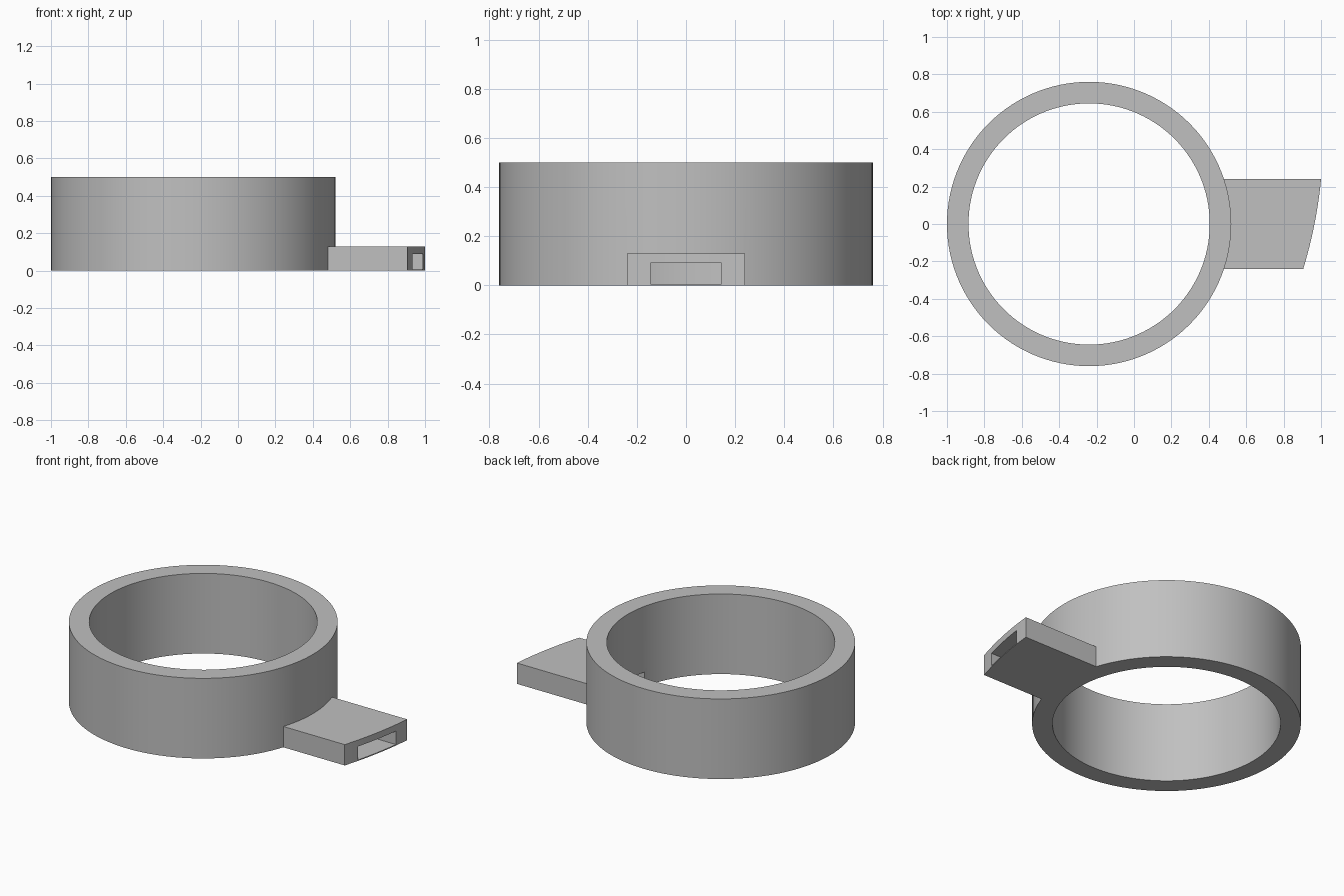
import bpy, bmesh, math

if "Cube" in bpy.data.objects:
    bpy.data.objects.remove(bpy.data.objects["Cube"], do_unlink=True)

RING_X, OUTER, INNER, HEIGHT = -0.24, 0.76, 0.645, 0.5
SIDES = 120

grey = bpy.data.materials.new("plain grey")
grey.use_nodes = True
colour = (0.53, 0.53, 0.53, 1)
grey.diffuse_color = colour
grey.node_tree.nodes["Principled BSDF"].inputs["Base Color"].default_value = colour


def prism(name, outline, low, high):
    """Extrude a flat outline between two heights."""
    bm = bmesh.new()
    face = bm.faces.new([bm.verts.new((x, y, low)) for x, y in outline])
    top = bmesh.ops.extrude_face_region(bm, geom=[face])["geom"]
    bmesh.ops.translate(bm, vec=(0, 0, high - low),
                        verts=[v for v in top if isinstance(v, bmesh.types.BMVert)])
    bmesh.ops.recalc_face_normals(bm, faces=bm.faces)
    mesh = bpy.data.meshes.new(name)
    bm.to_mesh(mesh)
    bm.free()
    mesh.materials.append(grey)
    obj = bpy.data.objects.new(name, mesh)
    bpy.context.collection.objects.link(obj)
    return obj


def circle(radius):
    steps = [2 * math.pi * i / SIDES for i in range(SIDES)]
    return [(RING_X + radius * math.cos(a), radius * math.sin(a)) for a in steps]


def combine(target, other, operation):
    """Apply a boolean and remove the helper."""
    bpy.context.view_layer.objects.active = target
    mod = target.modifiers.new(operation.lower(), 'BOOLEAN')
    mod.operation, mod.object, mod.solver = operation, other, 'EXACT'
    bpy.ops.object.modifier_apply(modifier=mod.name)
    bpy.data.objects.remove(other, do_unlink=True)


# Ring body with a side tab whose end is a slanted, slightly bulging curve
body = prism("ring_with_tab", circle(OUTER), 0, HEIGHT)
half, n = 0.24, 12
end = []
for i in range(n + 1):
    t = i / n
    end.append((0.905 + 0.095 * t + 0.05 * t * (1 - t), -half + 2 * half * t))
tab = prism("tab", [(0.44, half), (0.44, -half)] + end, 0, 0.13)
combine(body, tab, 'UNION')

# Central opening, then the flat slot running through tab and ring wall
combine(body, prism("bore", circle(INNER), -0.1, HEIGHT + 0.1), 'DIFFERENCE')
slot_outline = [(0.2, -0.145), (1.1, -0.145), (1.1, 0.145), (0.2, 0.145)]
combine(body, prism("slot", slot_outline, 0.006, 0.09), 'DIFFERENCE')

# Smooth round walls, crisp edges
bpy.ops.object.select_all(action='DESELECT')
body.select_set(True)
bpy.context.view_layer.objects.active = body
bpy.ops.object.shade_smooth_by_angle(angle=math.radians(25))
